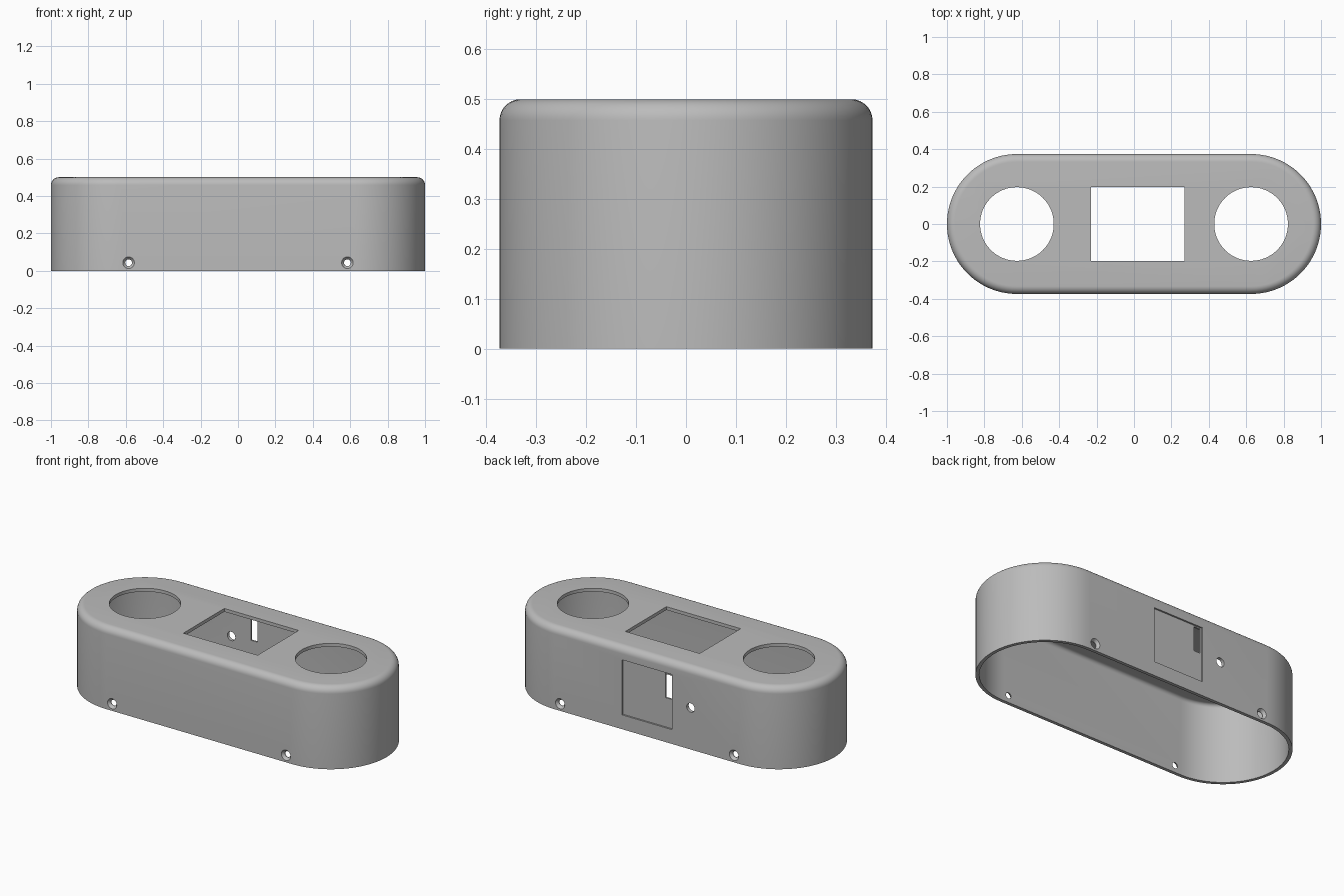
import bpy, bmesh, math
from mathutils import Matrix, Vector

if "Cube" in bpy.data.objects:
    bpy.data.objects.remove(bpy.data.objects["Cube"])

R, CX, H = 0.374, 0.626, 0.5      # end radius, end centre, height
WALL, FILLET, SEG = 0.02, 0.042, 40

grey = bpy.data.materials.new("plain grey")
grey.diffuse_color = (0.5, 0.5, 0.5, 1)
grey.use_nodes = True
grey.node_tree.nodes["Principled BSDF"].inputs["Base Color"].default_value = grey.diffuse_color


def make_object(name, bm):
    bmesh.ops.recalc_face_normals(bm, faces=bm.faces)
    mesh = bpy.data.meshes.new(name)
    bm.to_mesh(mesh)
    bm.free()
    mesh.materials.append(grey)
    obj = bpy.data.objects.new(name, mesh)
    bpy.context.collection.objects.link(obj)
    return obj


def stadium(r, z):
    """Outline with two round ends, radius r."""
    pts = []
    for side, start in ((1, -math.pi / 2), (-1, math.pi / 2)):
        for i in range(SEG + 1):
            a = start + math.pi * i / SEG
            pts.append(Vector((side * CX + r * math.cos(a), r * math.sin(a), z)))
    return pts


def rounded_profile(r, top, fillet, steps=8):
    """Radius and height pairs up the wall and over the rounded edge."""
    out = [(r, 0)]
    for i in range(steps + 1):
        a = math.pi / 2 * i / steps
        out.append((r - fillet + fillet * math.cos(a), top - fillet + fillet * math.sin(a)))
    return out


def loft(bm, rings):
    for a, b in zip(rings, rings[1:]):
        n = len(a)
        for i in range(n):
            j = (i + 1) % n
            bm.faces.new((a[i], a[j], b[j], b[i]))


# Hollow housing: outer skin, inner skin and the open bottom rim
bm = bmesh.new()
outer = [[bm.verts.new(p) for p in stadium(r, z)] for r, z in rounded_profile(R, H, FILLET)]
inner = [[bm.verts.new(p) for p in stadium(r, z)]
         for r, z in rounded_profile(R - WALL, H - WALL, FILLET - WALL)]
loft(bm, outer)
loft(bm, inner)
loft(bm, [outer[0], inner[0]])
bm.faces.new(outer[-1])
bm.faces.new(inner[-1])
housing = make_object("housing", bm)


def cut(obj, bm):
    cutter = make_object("cutter", bm)
    cutter.hide_render = True
    mod = obj.modifiers.new("cut", 'BOOLEAN')
    mod.operation, mod.solver, mod.object = 'DIFFERENCE', 'EXACT', cutter
    bpy.context.view_layer.objects.active = obj
    bpy.ops.object.modifier_apply(modifier=mod.name)
    bpy.data.objects.remove(cutter, do_unlink=True)


def cut_box(lo, hi):
    lo, hi = Vector(lo), Vector(hi)
    bm = bmesh.new()
    bmesh.ops.create_cube(bm, size=1, matrix=Matrix.Translation((lo + hi) / 2)
                          @ Matrix.Diagonal((*(hi - lo), 1)))
    cut(housing, bm)


def cut_cone(centre, r1, r2, depth, rot=Matrix(), seg=32):
    bm = bmesh.new()
    bmesh.ops.create_cone(bm, cap_ends=True, segments=seg, radius1=r1, radius2=r2,
                          depth=depth, matrix=Matrix.Translation(centre) @ rot)
    cut(housing, bm)


# Top openings: two round ones and the display window
for x in (-CX, CX):
    cut_cone((x, 0, H), 0.197, 0.197, 0.2, seg=64)
cut_box((-0.23, -0.197, H - 0.1), (0.27, 0.197, H + 0.1))

# Back wall: shallow square recess, slot and round hole
cut_box((-0.168, R - 0.01, 0.087), (0.168, R + 0.1, 0.422))
cut_box((-0.16, R - 0.1, 0.265), (-0.118, R + 0.1, 0.415))
along_y = Matrix.Rotation(math.pi / 2, 4, 'X')
cut_cone((-0.293, R, 0.254), 0.027, 0.027, 0.2, along_y)

# Countersunk screw holes low on the front and back walls
for x in (-0.585, 0.585):
    for s in (-1, 1):
        cut_cone((x, s * R, 0.043), 0.018, 0.018, 0.1, along_y)
        face_out = Matrix.Rotation(-s * math.pi / 2, 4, 'X')
        cut_cone((x, s * (R - 0.005), 0.043), 0.018, 0.036, 0.022, face_out)

# Smooth the curved walls, keep the cut edges crisp
bpy.ops.object.select_all(action='DESELECT')
housing.select_set(True)
bpy.context.view_layer.objects.active = housing
bpy.ops.object.shade_smooth_by_angle(angle=math.radians(30))
